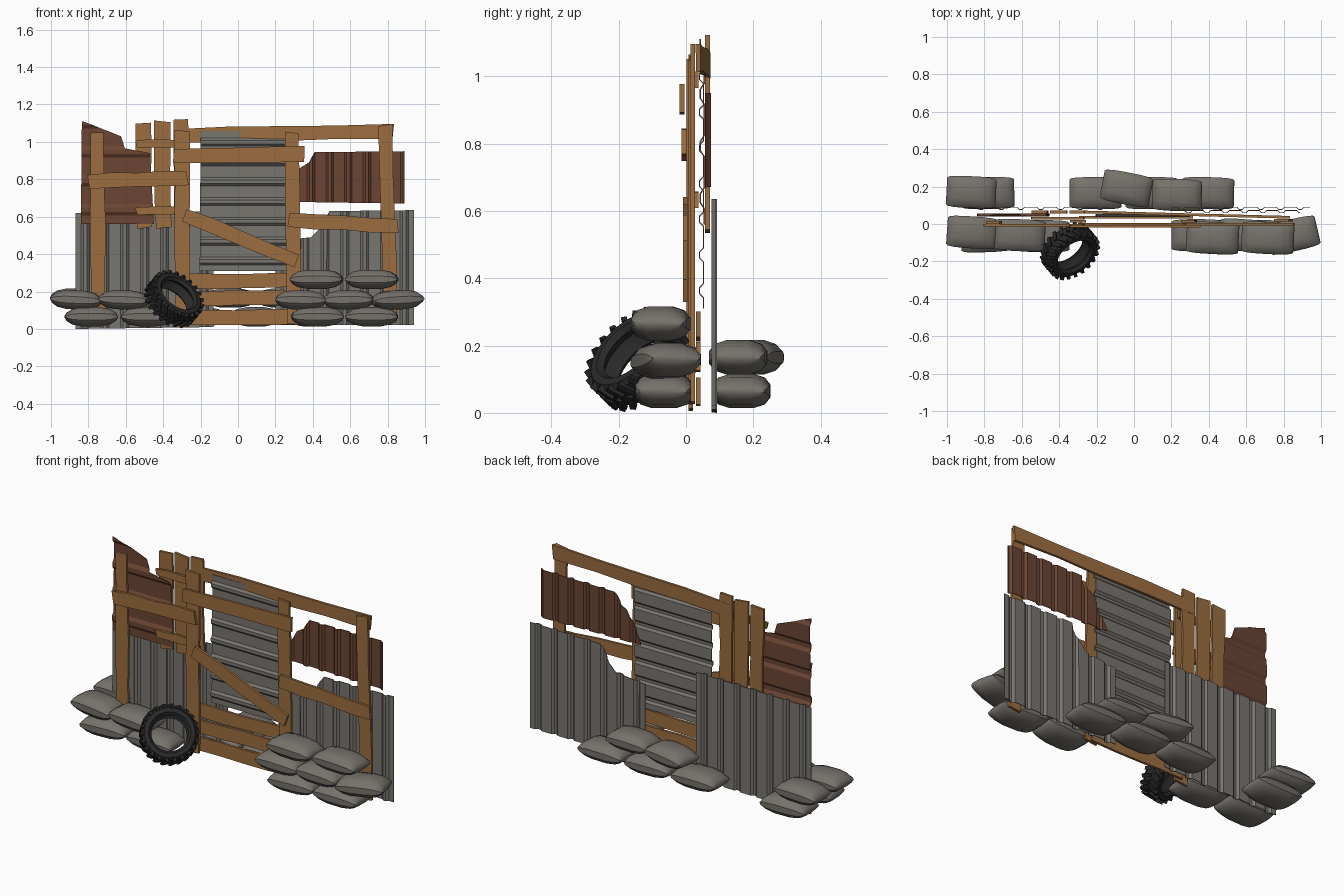
import bpy, bmesh, math, random
from mathutils import Matrix, Vector

random.seed(4)
if "Cube" in bpy.data.objects:
    bpy.data.objects.remove(bpy.data.objects["Cube"])


def material(name, rgb):
    m = bpy.data.materials.new(name)
    m.use_nodes = True
    m.diffuse_color = (*rgb, 1)
    bsdf = m.node_tree.nodes["Principled BSDF"]
    bsdf.inputs["Base Color"].default_value = (*rgb, 1)
    bsdf.inputs["Roughness"].default_value = 0.8
    return m


WOOD = material("weathered wood", (0.33, 0.155, 0.05))
GREY = material("grey sheet metal", (0.19, 0.18, 0.16))
RUST = material("rusty sheet metal", (0.15, 0.06, 0.033))
SACK = material("sack cloth", (0.18, 0.168, 0.148))
RUBBER = material("black rubber", (0.022, 0.022, 0.022))


def finish(bm, name, mat, smooth=None):
    bmesh.ops.recalc_face_normals(bm, faces=bm.faces)
    mesh = bpy.data.meshes.new(name)
    bm.to_mesh(mesh)
    bm.free()
    mesh.materials.append(mat)
    ob = bpy.data.objects.new(name, mesh)
    bpy.context.collection.objects.link(ob)
    if smooth:
        bpy.ops.object.select_all(action="DESELECT")
        ob.select_set(True)
        bpy.context.view_layer.objects.active = ob
        bpy.ops.object.shade_smooth_by_angle(angle=math.radians(smooth))
    return ob


def loft(bm, rings):
    # Skins a list of equal point loops and caps both ends
    loops = [[bm.verts.new(p) for p in ring] for ring in rings]
    n = len(loops[0])
    for a, b in zip(loops, loops[1:]):
        for i in range(n):
            j = (i + 1) % n
            bm.faces.new((a[i], a[j], b[j], b[i]))
    bm.faces.new(loops[0])
    bm.faces.new(loops[-1])


def plank(name, start, end, width, y, y_end=None, thick=0.014):
    # Rough board between two (x, z) points with uneven edges
    a, b = Vector((start[0], y, start[1])), Vector((end[0], y if y_end is None else y_end, end[1]))
    d = (b - a).normalized()
    side = d.cross(Vector((0, 1, 0))).normalized()
    depth = Vector((0, thick / 2, 0))
    rings = []
    for i in range(5):
        c = a.lerp(b, i / 4)
        s1, s2 = [side * (width / 2 + random.uniform(-0.005, 0.005)) for _ in range(2)]
        skew = d * random.uniform(-0.006, 0.006)
        rings.append([c + s1 + depth + skew, c + s1 - depth + skew,
                      c - s2 - depth - skew, c - s2 + depth - skew])
    bm = bmesh.new()
    loft(bm, rings)
    finish(bm, name, WOOD)


def interp(points, u):
    for (u0, v0), (u1, v1) in zip(points, points[1:]):
        if u <= u1:
            return v0 + (v1 - v0) * max(0, u - u0) / (u1 - u0)
    return points[-1][1]


def sheet(name, mat, low, high, pitch, y, horizontal=False, ridge=0.012):
    # Ribbed sheet: low and high list the (u, v) edges, ribs repeat along u
    u0, u1 = low[0][0], low[-1][0]
    stations = {u for u, v in low + high}
    for k in range(int((u1 - u0) / pitch) + 1):
        for f in (0.3, 0.42, 0.58, 0.7):
            u = u0 + (k + f) * pitch
            if u < u1:
                stations.add(round(u, 4))
    bm = bmesh.new()
    rows = []
    for u in sorted(stations):
        f = ((u - u0) / pitch) % 1
        w = y - ridge * min(1, max(0, (0.2 - abs(f - 0.5)) / 0.12))
        ends = interp(low, u), interp(high, u)
        rows.append([bm.verts.new((v, w, u) if horizontal else (u, w, v)) for v in ends])
    for a, b in zip(rows, rows[1:]):
        bm.faces.new((a[0], b[0], b[1], a[1]))
    ob = finish(bm, name, mat)
    solid = ob.modifiers.new("thickness", "SOLIDIFY")
    solid.thickness = 0.004
    solid.offset = 0


def sack(name, x, y, z, yaw=0, tilt=0, length=0.28, depth=0.175, height=0.108):
    # Stuffed sack: rounded box sections that flatten toward the ends
    def power(v, e):
        return math.copysign(abs(v) ** e, v)
    rings = []
    for t, wide, tall in ((-1, .84, .12), (-.93, .92, .42), (-.72, .97, .78), (-.35, 1, .97),
                          (.35, 1, .97), (.72, .97, .78), (.93, .92, .42), (1, .84, .12)):
        ring = []
        for k in range(12):
            a = math.tau * (k + 0.5) / 12
            ring.append((t * length / 2, power(math.cos(a), 0.7) * wide * depth / 2,
                         power(math.sin(a), 0.8) * tall * height / 2))
        rings.append(ring)
    bm = bmesh.new()
    loft(bm, rings)
    bm.transform(Matrix.Translation((x, y, z)) @ Matrix.Rotation(math.radians(yaw), 4, "Z")
                 @ Matrix.Rotation(math.radians(tilt), 4, "Y"))
    finish(bm, name, SACK, 35)


# Upright posts
plank("right_end_post", (-0.755, 1.05), (-0.745, 0.06), 0.078, 0.008)
plank("door_post_right", (-0.30, 1.06), (-0.30, 0.01), 0.08, 0.014)
plank("door_post_left", (0.285, 1.05), (0.30, 0.03), 0.075, 0.014)
plank("left_end_post", (0.79, 1.09), (0.815, 0.03), 0.075, 0.02)

# Rear upright boards and their cross battens
for i, (x, top) in enumerate(((-0.505, 1.10), (-0.405, 1.11), (-0.308, 1.12))):
    plank(f"rear_board_{i + 1}", (x, top), (x + 0.006, 0.54), 0.082, 0.064)
for i, z in enumerate((0.988, 0.63)):
    plank(f"rear_batten_{i + 1}", (-0.545, z), (-0.27, z + 0.005), 0.045, 0.03)

# Rails, brace and kick boards
plank("top_rail", (-0.33, 1.035), (0.83, 1.055), 0.075, 0.066, 0.036)
plank("door_rail", (-0.345, 0.925), (0.355, 0.935), 0.075, -0.012)
plank("right_rail", (-0.80, 0.79), (-0.27, 0.81), 0.075, -0.006)
plank("left_rail", (0.27, 0.58), (0.855, 0.55), 0.075, -0.002)
plank("diagonal_brace", (-0.285, 0.61), (0.315, 0.365), 0.075, -0.002)
for i, z in enumerate((0.255, 0.162, 0.06)):
    plank(f"kick_board_{i + 1}", (-0.29, z), (0.31, z + 0.005), 0.078, 0.036)

# Ribbed metal panels
sheet("right_grey_panel", GREY, [(-0.87, 0.0), (-0.13, 0.01)],
      [(-0.87, 0.62), (-0.13, 0.63)], 0.106, 0.09)
sheet("left_grey_panel", GREY, [(0.2, 0.02), (0.94, 0.02)],
      [(0.2, 0.47), (0.39, 0.49), (0.43, 0.53), (0.49, 0.63), (0.94, 0.635)], 0.106, 0.09)
sheet("door_panel", GREY, [(0.31, -0.205), (1.055, -0.2)],
      [(0.31, 0.29), (1.055, 0.3)], 0.106, 0.052, True)
sheet("right_rusty_panel", RUST, [(0.56, -0.84), (1.11, -0.835)],
      [(0.56, -0.45), (0.94, -0.47), (0.965, -0.605), (1.03, -0.625), (1.11, -0.83)], 0.155, 0.054, True)
sheet("left_rusty_panel", RUST, [(0.24, 0.68), (0.89, 0.67)],
      [(0.24, 0.69), (0.33, 0.86), (0.38, 0.89), (0.41, 0.945), (0.89, 0.95)], 0.1, 0.072)

# Sacks in front: bottom, middle and top courses
for i, x in enumerate((-0.785, -0.485, 0.425, 0.715)):
    sack(f"front_low_sack_{i + 1}", x, -0.065, 0.065, random.uniform(-3, 3))
for i, (x, y, yaw) in enumerate(((-0.865, -0.045, -4), (-0.61, -0.06, -3), (0.335, -0.06, 0),
                                 (0.59, -0.06, -4), (0.85, -0.06, 13))):
    sack(f"front_middle_sack_{i + 1}", x, y, 0.155, yaw, random.uniform(-4, 4), 0.27)
for i, x in enumerate((0.42, 0.715)):
    sack(f"front_top_sack_{i + 1}", x, -0.075, 0.265, -3)

# Sacks behind: bottom and upper courses
for i, x in enumerate((-0.78, -0.205, 0.095, 0.395)):
    sack(f"rear_low_sack_{i + 1}", x, 0.165, 0.065, random.uniform(-2, 2))
for i, (x, y, yaw) in enumerate(((-0.87, 0.17, -3), (-0.04, 0.19, -11), (0.23, 0.155, -2))):
    sack(f"rear_upper_sack_{i + 1}", x, y, 0.165, yaw, 0, 0.265)

# Leaning tyre: revolved hollow carcass
place = (Matrix.Translation((-0.342, -0.145, 0.16))
         @ Vector((0.5, -0.6, 0.6)).to_track_quat("Z", "Y").to_matrix().to_4x4())
profile = [(0.097, -0.035), (0.112, -0.052), (0.135, -0.05), (0.147, -0.036),
           (0.147, 0.036), (0.135, 0.05), (0.112, 0.052), (0.097, 0.035),
           (0.108, 0.03), (0.128, 0), (0.108, -0.03)]
bm = bmesh.new()
STEPS = 32
rings = []
for s in range(STEPS):
    a = math.tau * s / STEPS
    rings.append([bm.verts.new((r * math.cos(a), r * math.sin(a), z)) for r, z in profile])
for s in range(STEPS):
    a, b = rings[s], rings[(s + 1) % STEPS]
    for i in range(len(profile)):
        j = (i + 1) % len(profile)
        bm.faces.new((a[i], a[j], b[j], b[i]))
bm.transform(place)
finish(bm, "tyre", RUBBER, 35)

# Slanted tread lugs, staggered on both shoulders
bm = bmesh.new()
LUGS = 22
for side in (-1, 1):
    for k in range(LUGS):
        angle = math.tau * (k + 0.25 * side) / LUGS
        bmesh.ops.create_cube(bm, size=1, matrix=(
            Matrix.Rotation(angle, 4, "Z") @ Matrix.Translation((0.147, 0, 0.027 * side))
            @ Matrix.Rotation(math.radians(28 * side), 4, "X")
            @ Matrix.Diagonal((0.02, 0.018, 0.052, 1))))
bm.transform(place)
finish(bm, "tyre_tread", RUBBER)
